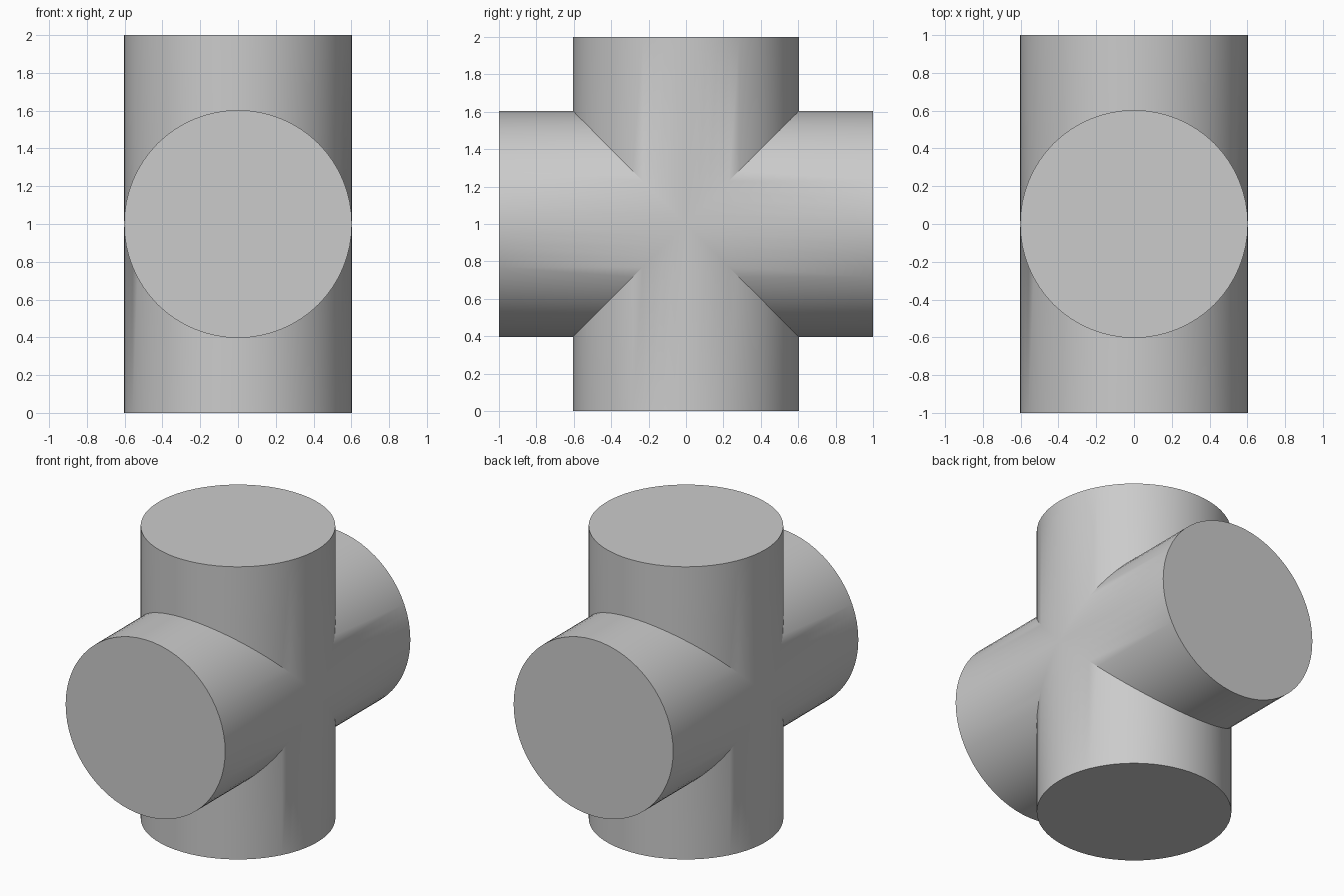
import bpy, bmesh
from math import cos, sin, pi
from mathutils import Matrix, Vector

cube = bpy.data.objects.get("Cube")
if cube:
    bpy.data.objects.remove(cube, do_unlink=True)

RADIUS, REACH, SEGMENTS = 0.603, 1.0, 64

grey = bpy.data.materials.new("plain grey")
grey.use_nodes = True
grey.diffuse_color = (0.6, 0.6, 0.6, 1)
grey.node_tree.nodes["Principled BSDF"].inputs["Base Color"].default_value = (0.6, 0.6, 0.6, 1)


def add_arm(bm, turn):
    """Capped arm, mitred at the middle to meet its neighbours."""
    rot = Matrix.Rotation(turn, 3, "X")
    outer, inner = [], []
    for i in range(SEGMENTS):
        a = 2 * pi * i / SEGMENTS
        x, y = RADIUS * cos(a), RADIUS * sin(a)
        outer.append(bm.verts.new(rot @ Vector((x, y, REACH))))
        inner.append(bm.verts.new(rot @ Vector((x, y, abs(y)))))
    for i in range(SEGMENTS):
        j = (i + 1) % SEGMENTS
        bm.faces.new((inner[i], inner[j], outer[j], outer[i]))
    bm.faces.new(outer)


# Four arms around the x axis, welded into one crossing pipe
bm = bmesh.new()
for k in range(4):
    add_arm(bm, k * pi / 2)
bmesh.ops.remove_doubles(bm, verts=bm.verts, dist=0.0001)
bmesh.ops.recalc_face_normals(bm, faces=bm.faces)
mesh = bpy.data.meshes.new("crossed_cylinders")
bm.to_mesh(mesh)
bm.free()
mesh.materials.append(grey)

# Stand the crossing on the ground
body = bpy.data.objects.new("crossed_cylinders", mesh)
body.location.z = REACH
bpy.context.collection.objects.link(body)

# Smooth barrels, sharp caps and mitre creases
bpy.ops.object.select_all(action="DESELECT")
body.select_set(True)
bpy.context.view_layer.objects.active = body
bpy.ops.object.shade_smooth_by_angle(angle=pi / 6)
